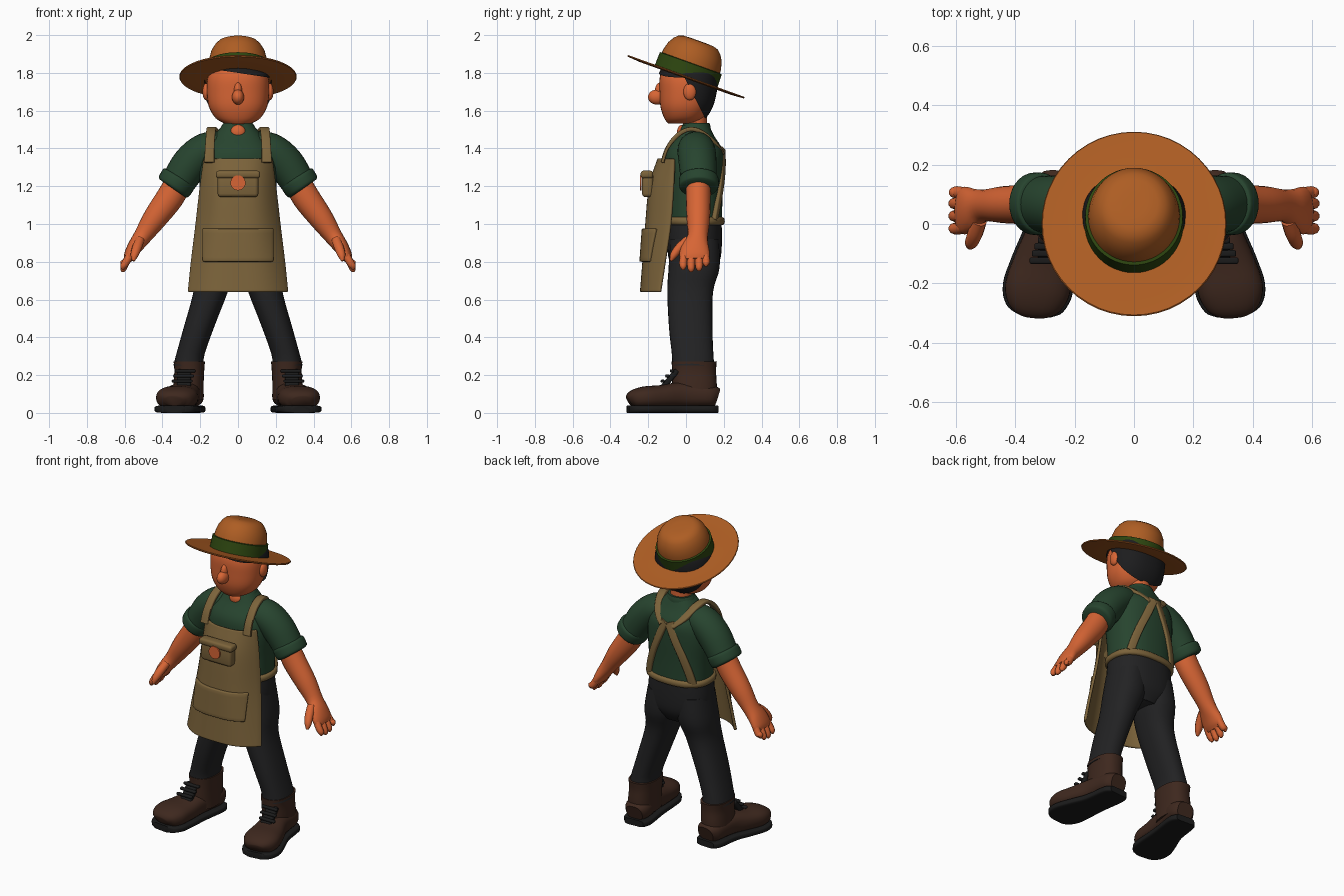
import bpy, bmesh, math
from mathutils import Vector, Matrix

if "Cube" in bpy.data.objects:
    bpy.data.objects.remove(bpy.data.objects["Cube"], do_unlink=True)


def material(name, rgb):
    m = bpy.data.materials.new(name)
    m.use_nodes = True
    m.diffuse_color = (*rgb, 1)
    m.node_tree.nodes["Principled BSDF"].inputs["Base Color"].default_value = (*rgb, 1)
    return m


skin = material("skin_orange", (.68, .13, .035))
straw = material("hat_brown", (.42, .11, .017))
band = material("band_green", (.026, .06, .005))
hair = material("hair_black", (.012, .012, .013))
shirt = material("shirt_green", (.02, .058, .028))
canvas = material("apron_tan", (.2, .125, .043))
cloth = material("trouser_black", (.016, .016, .017))
leather = material("boot_brown", (.048, .021, .013))
rubber = material("sole_black", (.011, .011, .011))


def finish(name, bm, mat, mirror=False, angle=45):
    bmesh.ops.recalc_face_normals(bm, faces=bm.faces)
    me = bpy.data.meshes.new(name)
    bm.to_mesh(me)
    bm.free()
    ob = bpy.data.objects.new(name, me)
    bpy.context.collection.objects.link(ob)
    me.materials.append(mat)
    bpy.ops.object.select_all(action='DESELECT')
    ob.select_set(True)
    bpy.context.view_layer.objects.active = ob
    bpy.ops.object.shade_smooth_by_angle(angle=math.radians(angle))
    if mirror:
        ob.modifiers.new("Mirror", 'MIRROR').use_clip = False
    return ob


def smooth_rows(rows, steps):
    """Catmull-Rom interpolation through rows of numbers."""
    out, last = [], len(rows) - 1
    for i in range(last):
        p = [rows[max(0, min(last, i + k))] for k in (-1, 0, 1, 2)]
        for s in range(steps):
            t = s / steps
            out.append([.5 * (2 * b + (c - a) * t + (2 * a - 5 * b + 4 * c - d) * t * t
                              + (3 * b - a - 3 * c + d) * t ** 3) for a, b, c, d in zip(*p)])
    return out + [list(rows[-1])]


def loft(name, rows, mat, upright=True, side=(1, 0, 0), n=2.0, seg=28, steps=4,
         mirror=False, cuts=(), grow=0):
    """Skin through oval sections; each row is x, y, z and two radii."""
    rows = smooth_rows(rows, steps)
    bm = bmesh.new()
    rings = []
    for i, (x, y, z, a, b) in enumerate(rows):
        p, q = rows[max(i - 1, 0)], rows[min(i + 1, len(rows) - 1)]
        t = Vector((0, 0, 1)) if upright else (Vector(q[:3]) - Vector(p[:3])).normalized()
        u = Vector(side)
        u = (u - t * u.dot(t)).normalized()
        v = t.cross(u)
        ring = []
        for k in range(seg):
            c, s = math.cos(math.tau * k / seg), math.sin(math.tau * k / seg)
            c, s = (math.copysign(abs(w) ** (2 / n), w) for w in (c, s))
            ring.append(bm.verts.new(Vector((x, y, z)) + u * c * (a + grow) + v * s * (b + grow)))
        rings.append(ring)
    for r, w in zip(rings, rings[1:]):
        for k in range(seg):
            j = (k + 1) % seg
            bm.faces.new((r[k], r[j], w[j], w[k]))
    bm.faces.new(rings[0])
    bm.faces.new(rings[-1])
    for co, no in cuts:
        bmesh.ops.bisect_plane(bm, geom=bm.verts[:] + bm.edges[:] + bm.faces[:],
                               plane_co=co, plane_no=no, clear_inner=True)
    return finish(name, bm, mat, mirror)


def ball(name, loc, radii, mat, mirror=False):
    bm = bmesh.new()
    bmesh.ops.create_uvsphere(bm, u_segments=20, v_segments=12, radius=1,
                              matrix=Matrix.Translation(loc) @ Matrix.Diagonal((*radii, 1)))
    return finish(name, bm, mat, mirror)


def box(name, loc, size, mat, bevel, tilt=0, mirror=False):
    bm = bmesh.new()
    bmesh.ops.create_cube(bm, size=1, matrix=Matrix.Translation(loc)
                          @ Matrix.Rotation(tilt, 4, 'X') @ Matrix.Diagonal((*size, 1)))
    bmesh.ops.bevel(bm, geom=bm.edges[:], offset=bevel, segments=3, profile=.5, affect='EDGES')
    return finish(name, bm, mat, mirror)


def lathe(name, profile, mat):
    """Spin a closed radius/height profile, then tilt it back as part of the hat."""
    bm = bmesh.new()
    vs = [bm.verts.new((r, 0, h)) for r, h in profile]
    es = [bm.edges.new((a, b)) for a, b in zip(vs, vs[1:])]
    bmesh.ops.spin(bm, geom=vs + es, cent=(0, 0, 0), axis=(0, 0, 1), angle=math.tau, steps=48)
    bmesh.ops.remove_doubles(bm, verts=bm.verts[:], dist=.0005)
    bm.transform(Matrix.Translation((0, 0, 1.78)) @ Matrix.Rotation(math.radians(-19.8), 4, 'X')
                 @ Matrix.Diagonal((1, 1.06, 1, 1)))
    return finish(name, bm, mat)


# Hat
lathe("hat_brim", [(.14, -.006), (.24, -.01), (.308, -.005), (.311, 0), (.308, .004),
                   (.24, .001), (.14, .006)], straw)
lathe("hat_crown", [(.155, 0), (.157, .05), (.152, .1), (.142, .14), (.123, .173),
                    (.105, .191), (.08, .2), (.04, .202), (0, .202)], straw)
lathe("hat_band", [(.155, 0), (.166, .004), (.164, .075), (.154, .078)], band)

# Head and hair
skull = [(0, -.025, 1.532, .07, .07), (0, -.012, 1.56, .118, .103), (0, -.003, 1.62, .154, .132),
         (0, .005, 1.7, .165, .145), (0, .008, 1.77, .162, .148), (0, .012, 1.82, .14, .135),
         (0, .015, 1.87, .09, .09)]
loft("head", skull, skin, n=2.3, seg=36)
loft("hair_fringe", skull, hair, n=2.3, seg=36, grow=.009, cuts=[((0, 0, 1.8), (.15, 0, 1))])
loft("hair_back", skull, hair, n=2.3, seg=36, grow=.013,
     cuts=[((0, .005, 1.75), (0, .89, .45))])
ball("nose", (0, -.153, 1.672), (.032, .048, .04), skin)
ball("nose_bridge", (0, -.135, 1.705), (.022, .03, .045), skin)
ball("ears", (.168, .02, 1.7), (.02, .034, .045), skin, True)
loft("neck", [(0, .05, 1.44, .07, .065), (0, .048, 1.52, .066, .063), (0, .04, 1.6, .07, .07)], skin)
ball("open_collar_skin", (0, -.022, 1.485), (.042, .026, .04), skin)

# Shirt
loft("shirt_body", [(0, .048, 1.01, .196, .143), (0, .045, 1.15, .2, .148), (0, .042, 1.3, .208, .157),
                    (0, .045, 1.39, .185, .15), (0, .05, 1.465, .13, .1), (0, .05, 1.525, .08, .07)],
     shirt, n=2.4, seg=36)
loft("shirt_collar", [(0, .05, 1.49, .095, .082), (0, .053, 1.515, .089, .077),
                      (0, .056, 1.535, .077, .068)], shirt)
loft("sleeves", [(.08, .05, 1.405, .085, .085), (.17, .055, 1.39, .1, .093), (.25, .062, 1.32, .1, .098),
                 (.318, .068, 1.22, .094, .09)], shirt, upright=False, side=(0, 1, 0), mirror=True)
loft("sleeve_cuffs", [(.307, .068, 1.25, .09, .085), (.313, .068, 1.24, .104, .097),
                      (.338, .068, 1.2, .104, .096), (.346, .068, 1.188, .09, .084)],
     shirt, upright=False, side=(0, 1, 0), mirror=True)

# Arms and hands
loft("forearms", [(.31, .065, 1.23, .065, .07), (.36, .065, 1.14, .066, .073), (.44, .065, 1.03, .062, .064),
                  (.505, .062, .935, .054, .048), (.545, .05, .88, .073, .04), (.572, .045, .835, .08, .032),
                  (.585, .045, .81, .068, .022)],
     skin, upright=False, side=(0, 1, 0), seg=20, mirror=True)
for i, (y, tip) in enumerate([(-.015, .757), (.027, .745), (.069, .75), (.106, .775)]):
    loft(f"fingers_{i + 1}", [(.568, y * .9 + .005, .84, .022, .022), (.592, y, .8, .021, .021),
                              (.607, y, tip + .018, .018, .018), (.609, y, tip, .006, .006)],
         skin, upright=False, side=(0, 1, 0), seg=10, mirror=True)
loft("thumbs", [(.52, .01, .915, .025, .025), (.535, -.035, .875, .026, .024),
                (.548, -.065, .835, .021, .02), (.553, -.08, .805, .007, .007)],
     skin, upright=False, side=(1, 0, 0), seg=10, mirror=True)

# Trousers
loft("trouser_seat", [(0, .045, 1.025, .194, .143), (0, .045, .9, .205, .145), (0, .045, .81, .185, .135),
                      (0, .04, .74, .1, .1)], cloth, n=2.4, seg=36)
loft("trouser_legs", [(.1, .045, .92, .1, .13), (.118, .043, .77, .108, .135), (.145, .022, .64, .091, .121),
                      (.208, .025, .45, .08, .115), (.252, .035, .31, .075, .11), (.262, .038, .25, .08, .112)],
     cloth, n=2.3, mirror=True)

# Apron: sheet curved back toward its side edges
APRON = [(.64, .262, -.235, -.135), (.8, .245, -.222, -.11), (1.0, .22, -.207, -.08),
         (1.2, .197, -.187, -.065), (1.345, .178, -.142, -.06)]
LEVELS = smooth_rows(APRON, 8)


def panel(name, low, high, half, lift, thick, mat):
    """Piece of the apron sheet; half=None uses the full width."""
    bm = bmesh.new()
    grid = []
    for z, w, front, edge in LEVELS:
        if low - .001 <= z <= high + .001:
            row = []
            for k in range(25):
                x = (half or w) * (k / 12 - 1)
                y = front + (edge - front) * abs(x / w) ** 3 - lift
                row.append(bm.verts.new((x, y, z)))
            grid.append(row)
    for r, s in zip(grid, grid[1:]):
        for k in range(24):
            bm.faces.new((r[k], r[k + 1], s[k + 1], s[k]))
    ob = finish(name, bm, mat)
    mod = ob.modifiers.new("Thickness", 'SOLIDIFY')
    mod.thickness, mod.offset = thick, 0
    bev = ob.modifiers.new("Soft edge", 'BEVEL')
    bev.width, bev.segments = .006, 2
    return ob


panel("apron", .64, 1.35, None, 0, .018, canvas)
panel("lower_pocket", .78, .98, .182, .012, .026, canvas)
box("chest_pocket", (0, -.203, 1.205), (.215, .06, .125), canvas, .018)
box("chest_pocket_flap", (0, -.207, 1.262), (.235, .066, .04), canvas, .014)
bm = bmesh.new()
bmesh.ops.create_cone(bm, cap_ends=True, segments=24, radius1=.04, radius2=.04, depth=.008,
                      matrix=Matrix.Translation((0, -.24, 1.218)) @ Matrix.Rotation(math.pi / 2, 4, 'X'))
finish("round_badge", bm, skin)

# Apron straps and waist tie
loft("shoulder_straps", [(.152, -.125, 1.325, .027, .01), (.15, -.1, 1.4, .025, .01),
                         (.145, -.045, 1.47, .025, .012), (.14, .02, 1.502, .025, .012),
                         (.125, .085, 1.485, .025, .012), (.09, .15, 1.43, .025, .012),
                         (.03, .186, 1.385, .03, .012)],
     canvas, upright=False, n=5, seg=16, mirror=True)
loft("back_straps", [(.015, .19, 1.4, .03, .012), (.055, .192, 1.3, .025, .013), (.1, .183, 1.2, .024, .013),
                     (.135, .167, 1.1, .024, .013), (.155, .152, 1.02, .024, .013)],
     canvas, upright=False, side=(1, -.35, 0), n=5, seg=16, mirror=True)
loft("waist_tie", [(0, .047, .995, .2, .147), (0, .047, 1.003, .212, .157), (0, .047, 1.027, .212, .157),
                   (0, .047, 1.036, .2, .147)], canvas, n=2.4, seg=36, steps=2)

# Boots, turned outward
FOOT = [(.256, .165, .08, .055, .05), (.26, .12, .09, .08, .06), (.28, -.02, .095, .082, .068),
        (.305, -.13, .085, .1, .062), (.325, -.22, .08, .11, .06), (.334, -.28, .072, .088, .048),
        (.337, -.303, .062, .05, .028)]
loft("boot_feet", FOOT, leather, upright=False, n=2.5, mirror=True)
loft("boot_soles", [(x, y * 1.015, .02, a + .008, .02) for x, y, z, a, b in FOOT], rubber,
     upright=False, n=5, mirror=True)
loft("boot_shafts", [(.264, .045, .07, .082, .115), (.262, .045, .15, .08, .118), (.258, .043, .22, .079, .116),
                     (.258, .043, .272, .083, .12)], leather, n=2.4, mirror=True)
box("boot_tongues", (.286, -.085, .18), (.075, .03, .12), rubber, .01, math.radians(-40), True)
for i in range(3):
    box(f"boot_laces_{i + 1}", (.28 + .008 * i, -.075 - .024 * i, .222 - .027 * i),
        (.11, .022, .016), rubber, .006, 0, True)
